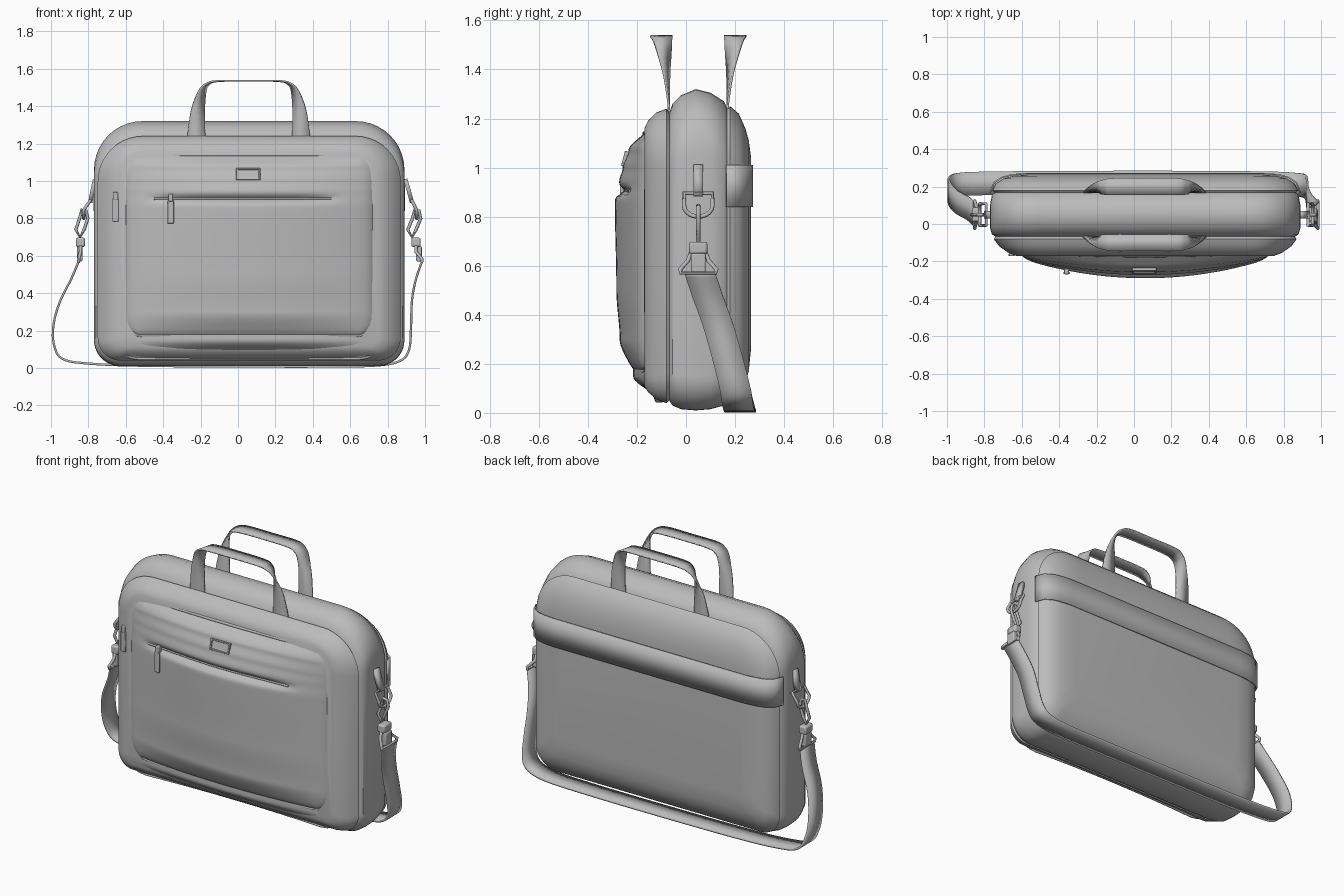
import bpy, bmesh, math
from mathutils import Vector

if "Cube" in bpy.data.objects:
    bpy.data.objects.remove(bpy.data.objects["Cube"])

CX = 0.06
grey = bpy.data.materials.new("plain_grey")
grey.diffuse_color = (0.5, 0.5, 0.5, 1)
grey.use_nodes = True
grey.node_tree.nodes["Principled BSDF"].inputs["Base Color"].default_value = grey.diffuse_color


def finish(ob, angle=35):
    ob.data.materials.clear()
    ob.data.materials.append(grey)
    bpy.ops.object.select_all(action='DESELECT')
    ob.select_set(True)
    bpy.context.view_layer.objects.active = ob
    bpy.ops.object.shade_smooth_by_angle(angle=math.radians(angle))
    return ob


def from_bmesh(name, bm, angle=35):
    bmesh.ops.recalc_face_normals(bm, faces=bm.faces)
    me = bpy.data.meshes.new(name)
    bm.to_mesh(me)
    bm.free()
    ob = bpy.data.objects.new(name, me)
    bpy.context.collection.objects.link(ob)
    return finish(ob, angle)


def box(name, loc, size, rot=(0, 0, 0), bevel=0.004):
    bpy.ops.mesh.primitive_cube_add(size=1, location=loc, rotation=rot)
    ob = bpy.context.object
    ob.name = name
    ob.scale = size
    bpy.ops.object.transform_apply(location=False, rotation=False, scale=True)
    m = ob.modifiers.new("bevel", 'BEVEL')
    m.width, m.segments = bevel, 2
    return finish(ob)


def tube(name, pts, r, cyclic=False):
    cu = bpy.data.curves.new(name, 'CURVE')
    cu.dimensions = '3D'
    cu.bevel_depth, cu.bevel_resolution, cu.use_fill_caps = r, 2, True
    sp = cu.splines.new('POLY')
    sp.points.add(len(pts) - 1)
    for p, co in zip(sp.points, pts):
        p.co = (*co, 1)
    sp.use_cyclic_u = cyclic
    ob = bpy.data.objects.new(name, cu)
    bpy.context.collection.objects.link(ob)
    bpy.ops.object.select_all(action='DESELECT')
    ob.select_set(True)
    bpy.context.view_layer.objects.active = ob
    bpy.ops.object.convert(target='MESH')
    return finish(bpy.context.object, 50)


def spline(pts, n=6):
    P = [Vector(p) for p in pts]
    P = [2 * P[0] - P[1]] + P + [2 * P[-1] - P[-2]]
    out = []
    for a, b, c, d in zip(P, P[1:], P[2:], P[3:]):
        for i in range(n):
            t = i / n
            out.append(0.5 * (2 * b + (c - a) * t + (2 * a - 5 * b + 4 * c - d) * t * t
                              + (3 * b - a - 3 * c + d) * t ** 3))
    return out + [P[-2]]


def ribbon(name, A, B, thick, offset=0):
    bm = bmesh.new()
    rows = [(bm.verts.new(a), bm.verts.new(b)) for a, b in zip(A, B)]
    for p, q in zip(rows, rows[1:]):
        bm.faces.new((p[0], p[1], q[1], q[0]))
    ob = from_bmesh(name, bm)
    m = ob.modifiers.new("thickness", 'SOLIDIFY')
    m.thickness, m.offset = thick, offset
    return ob


def lerp_table(tab, z):
    if z <= tab[0][0]:
        return tab[0][1]
    for (a, u), (b, v) in zip(tab, tab[1:]):
        if z <= b:
            t = (z - a) / (b - a)
            return u + (v - u) * t * t * (3 - 2 * t)
    return tab[-1][1]


# Main body: rounded rectangles lofted front to back (y, side inset, top z, bottom z)
RINGS = [(-0.17, .14, 1.16, .11), (-.155, .10, 1.19, .085), (-.12, .05, 1.225, .055),
         (-.08, .02, 1.24, .04), (-.068, .03, 1.225, .05), (-.055, .01, 1.26, .03),
         (-.02, 0, 1.295, .015), (.04, 0, 1.32, .01), (.10, 0, 1.305, .015),
         (.155, .01, 1.27, .03), (.168, .025, 1.24, .045), (.18, .012, 1.25, .035),
         (.215, .03, 1.22, .07), (.242, .07, 1.16, .12), (.256, .12, 1.11, .17),
         (.264, .2, 1.05, .25)]
bm = bmesh.new()
loops = []
for y, s, top, bot in RINGS:
    w, pts = 0.83 - s, []
    for k, (sx, sz) in enumerate([(1, 1), (-1, 1), (-1, -1), (1, -1)]):
        r = max(0.07, (0.26 if sz > 0 else 0.14) - s * 0.9)
        cz = top - r if sz > 0 else bot + r
        for i in range(11):
            a = math.pi / 2 * (k + i / 10)
            pts.append((CX + sx * (w - r) + r * math.cos(a), y, cz + r * math.sin(a)))
    loops.append([bm.verts.new(p) for p in pts])
for p, q in zip(loops, loops[1:]):
    for i in range(len(p)):
        j = (i + 1) % len(p)
        bm.faces.new((p[i], p[j], q[j], q[i]))
bm.faces.new(loops[0])
bm.faces.new(loops[-1])
from_bmesh("bag_body", bm, 40)


# Padded front sheets: rounded outline, depth given by a rule, skirt going back
def sheet(name, x0, x1, z0, z1, r, yf, back, rows=90, cols=44):
    bm, grid = bmesh.new(), []
    c, W = (x0 + x1) / 2, (x1 - x0) / 2
    for j in range(rows + 1):
        t = 2 * j / rows - 1
        v = 0.5 * t + 0.5 * math.sin(t * math.pi / 2)
        z = (z0 + z1) / 2 + v * (z1 - z0) / 2
        d = max(0, min(z - z0, z1 - z))
        h = W - (r - math.sqrt(r * r - (r - d) ** 2) if d < r else 0)
        row = []
        for i in range(cols + 1):
            u = math.sin((2 * i / cols - 1) * math.pi / 2)
            x = c + h * u
            y = yf(x, z) + 0.022 * max(abs(u) ** 24, abs(v) ** 24)
            row.append(bm.verts.new((x, y, z)))
        grid.append(row)
    for a, b in zip(grid, grid[1:]):
        for i in range(cols):
            bm.faces.new((a[i], a[i + 1], b[i + 1], b[i]))
    rim = grid[0] + [g[-1] for g in grid[1:-1]] + grid[-1][::-1] + [g[0] for g in grid[-2:0:-1]]
    rim = [v.co.copy() for v in rim]
    edges = [e for e in bm.edges if e.is_boundary]
    ext = bmesh.ops.extrude_edge_only(bm, edges=edges)
    for v in ext["geom"]:
        if isinstance(v, bmesh.types.BMVert):
            v.co.y = back
    from_bmesh(name, bm, 50)
    tube(name + "_piping", rim, 0.008, True)


def bulge(x):
    return max(0, 1 - ((x - CX) / 0.72) ** 2)


PANEL = [(.05, -.4), (.15, .95), (.3, .9), (1.1, .35), (1.19, .1)]
POCKET = [(.17, .5), (.3, .84), (.5, .95), (.86, 1.0), (.94, .86), (1.0, .74), (1.07, .55), (1.14, .2)]


def panel_y(x, z):
    return -0.15 - 0.07 * bulge(x) * lerp_table(PANEL, z)


def pocket_y(x, z):
    w = max(0, 1 - ((x - 0.03) / 0.52) ** 4)
    slot = 0.03 * w * math.exp(-((z - 0.905) / 0.016) ** 2)
    return -0.168 - 0.122 * bulge(x) * lerp_table(POCKET, z) + slot


sheet("front_panel", -.66, .775, .05, 1.19, .13, panel_y, -0.11)
sheet("front_pocket", -.605, .725, .17, 1.14, .1, pocket_y, -0.14)

# Zip line and pulls
tube("pocket_zip", [(-0.45 + i * 0.05, pocket_y(-0.45 + i * 0.05, .905) - .001, .905) for i in range(20)], .006)
for name, x, y, z in [("pocket_zip", -.36, -.262, .84), ("panel_zip", -.655, -.165, .85)]:
    box(name + "_pull", (x, y, z - .005), (.034, .012, .125))
    box(name + "_slider", (x, y + .008, z + .07), (.026, .03, .04))

# Blank badge frame
tilt = (math.radians(-15), 0, 0)
box("badge_plate", (.055, -.243, 1.035), (.12, .012, .05), tilt, .002)
for s in (-1, 1):
    box("badge_frame_side", (.055 + s * .06, -.246, 1.035), (.01, .022, .062), tilt, .002)
    box("badge_frame_bar", (.055, -.246 + s * .007, 1.035 + s * .027), (.13, .022, .008), tilt, .002)

# Wide band around the back
prof = [(s - .008, y + .006) for y, s, t, b in RINGS[11:]]
prof[0] = (.0, .165)
path = [(CX - .83 + s, y) for s, y in prof] + [(CX + .83 - s, y) for s, y in prof[::-1]]
ribbon("back_band", [(x, y, .84) for x, y in path], [(x, y, 1.01) for x, y in path], .008)

# Twisted carry handles, mirrored across the bag's depth
HA = [(-.275, -.07, 1.19), (-.27, -.07, 1.25), (-.25, -.09, 1.38), (-.21, -.12, 1.48),
      (-.17, -.135, 1.52), (-.11, -.145, 1.535), (.057, -.145, 1.536)]
HB = [(-.175, -.07, 1.19), (-.175, -.07, 1.25), (-.178, -.068, 1.38), (-.172, -.06, 1.48),
      (-.155, -.057, 1.515), (-.11, -.055, 1.533), (.057, -.055, 1.536)]
for name, back in (("front_handle", False), ("back_handle", True)):
    sides = []
    for H in (HA, HB):
        full = H + [(.114 - x, y, z) for x, y, z in H[-2::-1]]
        sides.append(spline([(x, .10 - y if back else y, z) for x, y, z in full], 4))
    ribbon(name, sides[0], sides[1], .009)

# Shoulder strap hanging at the sides and lying under the back edge
S = [(-.85, .05, .575), (-.89, .085, .48), (-.95, .12, .36), (-.985, .16, .24), (-.985, .19, .13),
     (-.94, .21, .05), (-.8, .217, .024), (-.5, .22, .012), (.06, .222, .008), (.5, .22, .008),
     (.75, .217, .014), (.87, .21, .04), (.915, .2, .1), (.925, .17, .22), (.93, .13, .36),
     (.95, .09, .47), (.985, .055, .575)]
S = spline(S, 5)
ribbon("shoulder_strap", [p + Vector((0, -.063, 0)) for p in S], [p + Vector((0, .063, 0)) for p in S], .012)

# Strap hardware: x positions of tab top, ring top, ring bottom, hook, swivel, strap bar
Y = 0.05
for side, tt, rt, rb, hk, sw, br in (("right", .895, .93, .955, .93, .952, .983),
                                     ("left", -.765, -.79, -.825, -.845, -.842, -.852)):
    ribbon(side + "_tab", [(tt, Y - .02, 1.01), ((tt + rt) / 2, Y - .02, .95), (rt, Y - .02, .885)],
           [(tt, Y + .02, 1.01), ((tt + rt) / 2, Y + .02, .95), (rt, Y + .02, .885)], .022)
    arc = [(rb, Y + .058 * math.cos(a), .845 - .045 * math.sin(a))
           for a in [math.pi * i / 10 for i in range(11)]]
    tube(side + "_d_ring", [(rt, Y + .058, .895)] + arc + [(rt, Y - .058, .895)], .009, True)
    d = .022
    tube(side + "_hook", [(hk, Y, .70), (hk - d, Y, .74), (rb - d, Y, .80), (rb - d * .5, Y, .845),
                          (rb + d * .6, Y, .84), (rb + d, Y, .80), (hk + d, Y, .74)], .009, True)
    box(side + "_swivel", (sw, Y, .672), (.05, .075, .05), bevel=.01)
    tube(side + "_strap_ring", [(sw, Y - .03, .655), (sw, Y - .042, .62), (br, Y - .074, .585), (br, Y - .07, .57),
                                (br, Y + .07, .57), (br, Y + .074, .585), (sw, Y + .042, .62), (sw, Y + .03, .655)],
         .009, True)
    box(side + "_strap_end", ((sw + br) / 2, Y, .61), (.03, .06, .08), bevel=.006)
